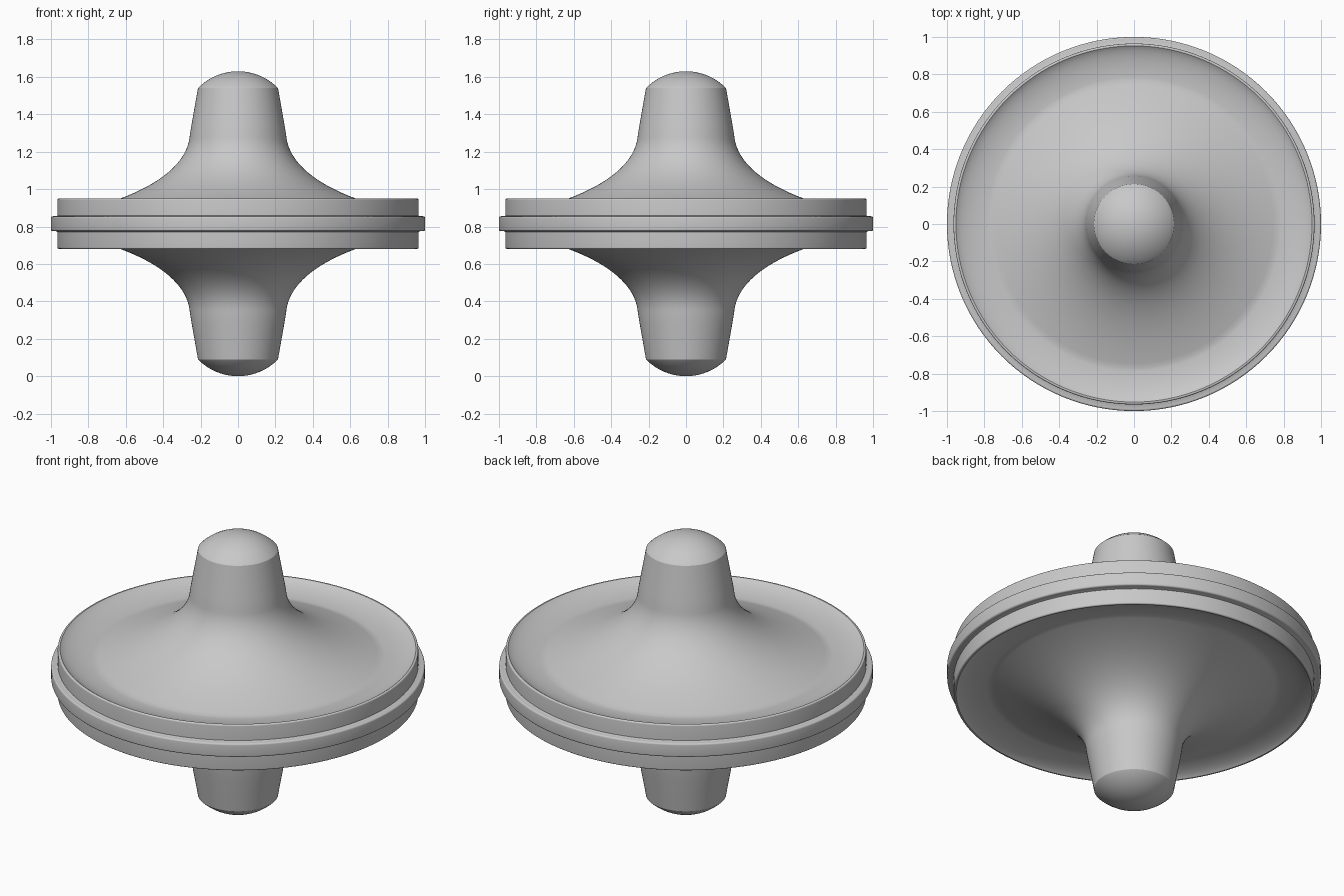
import bpy
import bmesh
import math
from mathutils import Vector
from mathutils.geometry import interpolate_bezier

MID = 0.815      # height of the symmetry plane
SEGMENTS = 128

cube = bpy.data.objects.get("Cube")
if cube:
    bpy.data.objects.remove(cube, do_unlink=True)

grey = bpy.data.materials.new("plain grey")
grey.use_nodes = True
colour = (0.58, 0.58, 0.58, 1)
grey.diffuse_color = colour
grey.node_tree.nodes["Principled BSDF"].inputs["Base Color"].default_value = colour


def bezier(a, b, c, d, count):
    pts = [Vector((p[0], p[1], 0)) for p in (a, b, c, d)]
    return [(p.x, p.y) for p in interpolate_bezier(*pts, count)]


def arc(cx, cy, radius, start, end, count):
    angles = [math.radians(start + (end - start) * i / count) for i in range(count + 1)]
    return [(cx + radius * math.cos(t), cy + radius * math.sin(t)) for t in angles]


def lathe(name, half_profile):
    """Mirror a (radius, height) profile about the mid plane and spin it."""
    profile = half_profile + [(r, -h) for r, h in reversed(half_profile)]
    bm = bmesh.new()
    verts = [bm.verts.new((r, 0, MID + h)) for r, h in profile]
    edges = [bm.edges.new(pair) for pair in zip(verts, verts[1:])]
    bmesh.ops.spin(bm, geom=verts + edges, cent=(0, 0, 0), axis=(0, 0, 1),
                   angle=math.tau, steps=SEGMENTS, use_duplicate=False)
    bmesh.ops.remove_doubles(bm, verts=bm.verts, dist=0.0001)
    bmesh.ops.recalc_face_normals(bm, faces=bm.faces)
    mesh = bpy.data.meshes.new(name)
    bm.to_mesh(mesh)
    bm.free()
    mesh.materials.append(grey)
    obj = bpy.data.objects.new(name, mesh)
    bpy.context.collection.objects.link(obj)
    bpy.ops.object.select_all(action="DESELECT")
    obj.select_set(True)
    bpy.context.view_layer.objects.active = obj
    bpy.ops.object.shade_smooth_by_angle(angle=math.radians(30))
    return obj


# Domed tip, tapered spindle, flared dish and raised rim
tip = [(0, 0.815)] + arc(0, 0.515, 0.3, 90, 45, 12)[1:]
spindle = bezier((0.214, 0.725), (0.228, 0.645), (0.243, 0.562), (0.257, 0.479), 6)
flare = bezier((0.257, 0.479), (0.27, 0.27), (0.55, 0.15), (0.77, 0.09), 28)
dish = bezier((0.77, 0.09), (0.84, 0.09), (0.92, 0.108), (0.952, 0.135), 14)
rim_edge = arc(0.957, 0.127, 0.008, 90, 0, 5)
lathe("spinning_body", tip + spindle + flare[1:] + dish[1:] + rim_edge + [(0.965, 0.03)])

# Raised band around the middle of the rim, with soft corners
fillet = [(0.955, 0.046), (0.965, 0.044), (0.974, 0.04)]
lathe("rim_band", fillet + arc(0.99, 0.03, 0.01, 90, 0, 5))
